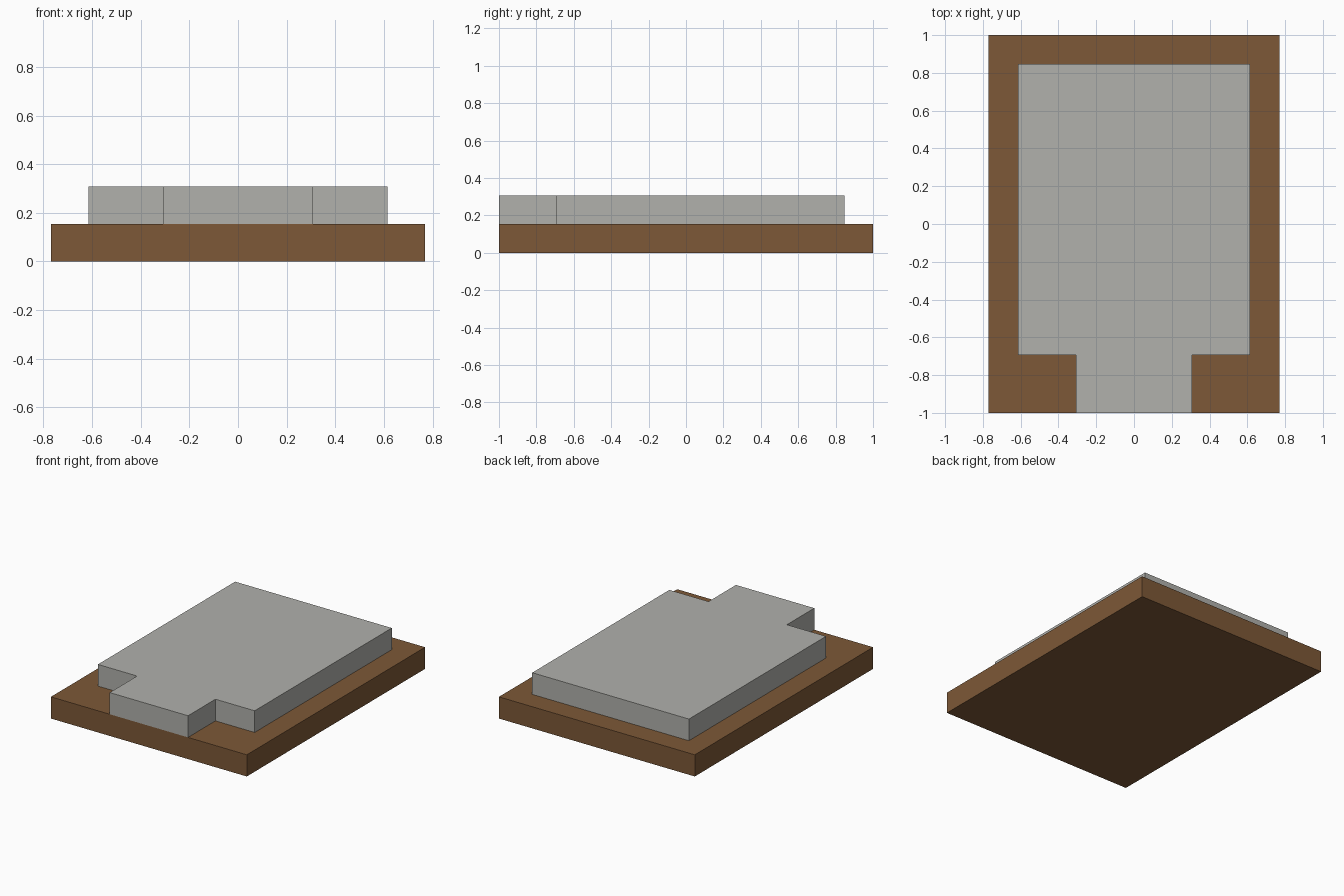
import bpy
import bmesh

cube = bpy.data.objects.get("Cube")
if cube:
    bpy.data.objects.remove(cube, do_unlink=True)

U = 2 / 13  # grid module: the base is 10 x 13 modules


def make_material(name, rgb):
    mat = bpy.data.materials.new(name)
    mat.use_nodes = True
    color = (*rgb, 1.0)
    mat.diffuse_color = color
    mat.node_tree.nodes["Principled BSDF"].inputs["Base Color"].default_value = color
    return mat


def make_slab(name, half_outline, bottom, top, mat):
    """Mirror a right-hand outline (front to back) across x and extrude it up."""
    outline = half_outline + [(-x, y) for x, y in reversed(half_outline)]
    bm = bmesh.new()
    face = bm.faces.new([bm.verts.new((x * U, y * U, bottom * U)) for x, y in outline])
    raised = bmesh.ops.extrude_face_region(bm, geom=[face], use_keep_orig=True)
    verts = [v for v in raised["geom"] if isinstance(v, bmesh.types.BMVert)]
    bmesh.ops.translate(bm, verts=verts, vec=(0, 0, (top - bottom) * U))
    bmesh.ops.recalc_face_normals(bm, faces=bm.faces)
    mesh = bpy.data.meshes.new(name)
    bm.to_mesh(mesh)
    bm.free()
    mesh.materials.append(mat)
    obj = bpy.data.objects.new(name, mesh)
    bpy.context.collection.objects.link(obj)
    return obj


brown = make_material("earth brown", (0.205, 0.098, 0.038))
grey = make_material("stone grey", (0.438, 0.438, 0.413))

# Rectangular ground base
make_slab("ground_base", [(5, -6.5), (5, 6.5)], 0, 1, brown)

# Stone floor with a narrow entrance reaching the front edge
make_slab("stone_floor", [(2, -6.5), (2, -4.5), (4, -4.5), (4, 5.5)], 1, 2, grey)
